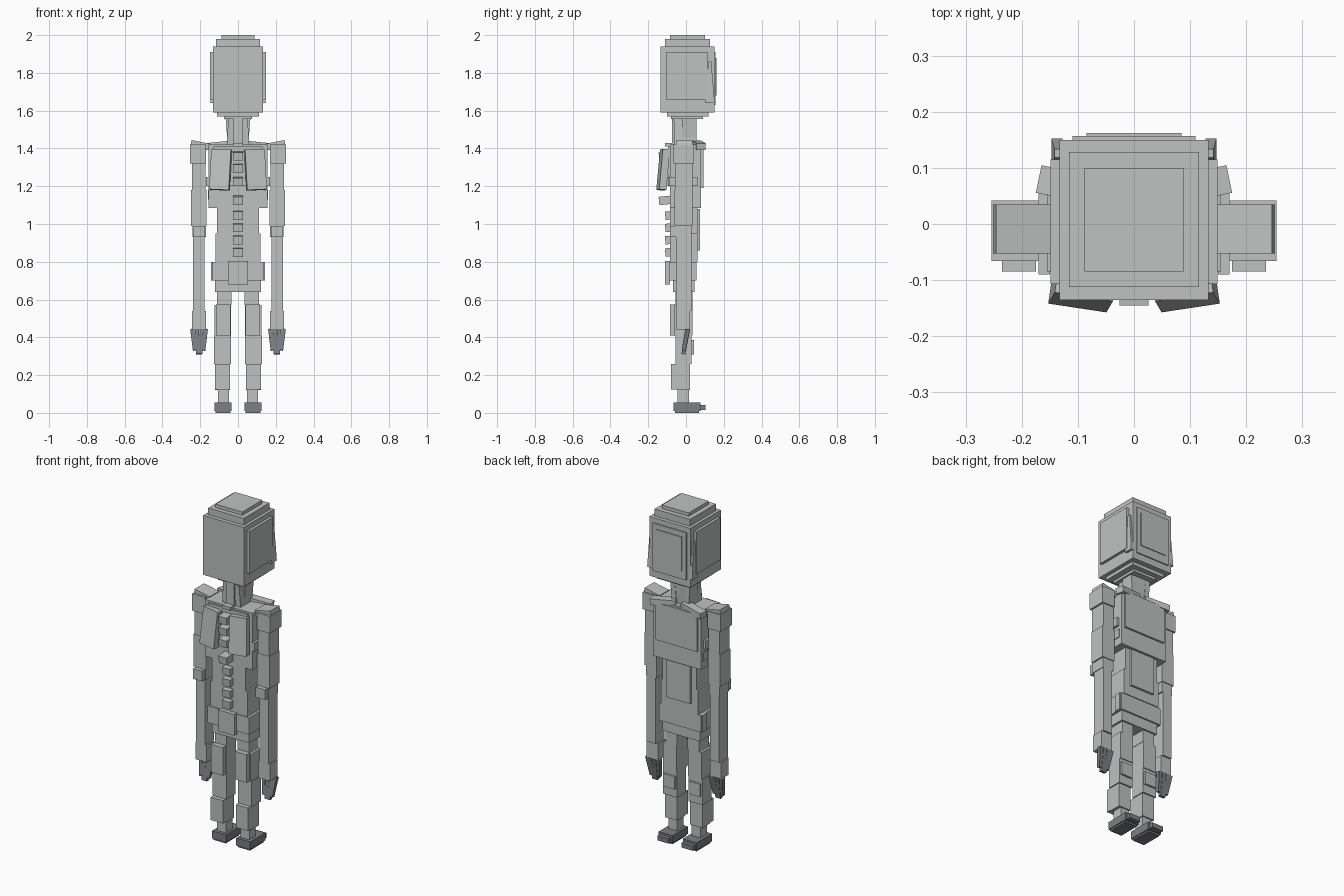
import bpy
import bmesh
from mathutils import Matrix, Vector, Euler

cube = bpy.data.objects.get("Cube")
if cube:
    bpy.data.objects.remove(cube, do_unlink=True)


def material(name, colour):
    mat = bpy.data.materials.new(name)
    mat.use_nodes = True
    mat.diffuse_color = (*colour, 1)
    mat.node_tree.nodes["Principled BSDF"].inputs["Base Color"].default_value = (*colour, 1)
    return mat


light_grey = material("light grey", (.52, .54, .53))
dark_grey = material("dark grey", (.2, .21, .24))


def block(name, x, y, z, mat=light_grey, turn=(0, 0, 0), taper=(1, 1), mirror=False):
    """Box from (low, high) ranges, with its top scaled by taper, turned about its centre."""
    if mirror:
        block("right_" + name, (-x[1], -x[0]), y, z, mat,
              (turn[0], -turn[1], -turn[2]), taper)
        name = "left_" + name
    centre = Vector(sum(r) / 2 for r in (x, y, z))
    size = Vector(r[1] - r[0] for r in (x, y, z))
    bm = bmesh.new()
    bmesh.ops.create_cube(bm, size=1)
    for vert in bm.verts:
        if vert.co.z > 0:
            vert.co.x *= taper[0]
            vert.co.y *= taper[1]
        vert.co = vert.co * size
    bm.transform(Matrix.Translation(centre) @ Euler(turn).to_matrix().to_4x4())
    mesh = bpy.data.meshes.new(name)
    bm.to_mesh(mesh)
    bm.free()
    mesh.materials.append(mat)
    bpy.context.collection.objects.link(bpy.data.objects.new(name, mesh))


def middle(name, half_width, y, z, **options):
    """Block centred across the body."""
    block(name, (-half_width, half_width), y, z, **options)


def pair(name, x, y, z, **options):
    """Block on the left side and its mirror image on the right."""
    block(name, x, y, z, mirror=True, **options)


# Head with stepped crown, jaw and face plates
middle("head", .133, (-.135, .15), (1.59, 1.94))
middle("crown_step", .116, (-.112, .128), (1.94, 1.98))
middle("crown_top", .088, (-.085, .1), (1.98, 2))
middle("jaw_step", .11, (-.1, .12), (1.57, 1.59))
middle("jaw_base", .075, (-.08, .09), (1.555, 1.57))
middle("face_plate", .11, (.15, .157), (1.63, 1.91))
middle("inner_face_plate", .085, (.157, .162), (1.68, 1.88))
pair("head_side_plate", (.133, .149), (-.107, .115), (1.66, 1.91))
pair("cheek_wedge", (.127, .147), (.1, .152), (1.64, 1.86), taper=(.5, .3))

# Neck
middle("neck", .06, (-.06, .05), (1.42, 1.56), taper=(.85, 1.1))
middle("neck_spine", .025, (-.075, -.05), (1.43, 1.56))
pair("neck_cord", (.03, .06), (-.02, .055), (1.42, 1.56), turn=(0, .08, 0))

# Chest, collar and shoulder blades
middle("chest", .155, (-.085, .08), (1.085, 1.42))
middle("upper_back", .13, (-.095, -.08), (1.2, 1.41))
middle("chest_plate", .135, (.08, .092), (1.19, 1.41))
pair("rib_plate", (.15, .17), (-.09, .06), (1.2, 1.25))
pair("side_rib", (.15, .16), (.02, .065), (1.13, 1.18))
pair("collar_bone", (.02, .17), (.04, .09), (1.4, 1.435), turn=(0, .1, .2))
pair("shoulder_blade", (.04, .145), (-.14, -.102), (1.18, 1.395),
     turn=(-.1, -.04, .15))

# Waist and pelvis
middle("upper_waist", .11, (-.085, .06), (.95, 1.085))
middle("lower_waist", .12, (-.085, .06), (.8, .95))
middle("belly_plate", .078, (.06, .073), (.86, 1.08))
middle("hips", .135, (-.09, .055), (.7, .8))
middle("pelvis", .122, (-.07, .045), (.64, .72))
middle("tailbone_plate", .053, (-.11, -.085), (.68, .805))
pair("hip_plate", (.13, .142), (.01, .05), (.7, .8))

# Spine, upper links stand further back
for i, z in enumerate((.85, .915, .98, 1.045, 1.125, 1.225, 1.295, 1.36)):
    back = -.11 if i < 4 else -.143
    middle("spine_link", .026, (back, -.08), (z - .022, z + .022), turn=(.1, 0, 0))
middle("top_spine_link", .026, (-.11, -.06), (1.41, 1.43))

# Arms: stacked segments from shoulder to wrist
pair("shoulder_cap", (.15, .25), (-.053, .035), (1.4, 1.435), turn=(0, -.2, 0))
arm_segments = {
    "shoulder": (.17, .254, -.066, .042, 1.32, 1.42),
    "upper_arm": (.172, .243, -.058, .035, 1.18, 1.32),
    "lower_upper_arm": (.167, .248, -.06, .035, .99, 1.18),
    "elbow": (.17, .24, -.058, .03, .93, .99),
    "forearm": (.178, .237, -.052, .03, .54, .93),
    "wrist": (.17, .243, -.05, .02, .44, .54),
}
for name, (x0, x1, y0, y1, z0, z1) in arm_segments.items():
    pair(name, (x0, x1), (y0, y1), (z0, z1))
pair("elbow_guard", (.175, .235), (-.085, -.05), (.93, .99))

# Fingers fan inward toward the tips
for i in range(4):
    side = i - 1.5
    x = .206 + side * .02
    low = .33 if i in (0, 3) else .31
    pair("finger", (x - .009, x + .009), (-.012, .008), (low, .445),
         mat=dark_grey, turn=(-.18, side * .07, 0), taper=(1.2, 1.2))

# Legs: stacked segments with guards
leg_segments = {
    "upper_thigh": (.035, .11, -.055, .035, .57, .66),
    "thigh": (.037, .125, -.06, .035, .41, .57),
    "knee": (.037, .128, -.055, .03, .26, .41),
    "shin": (.042, .122, -.05, .022, .12, .26),
    "ankle": (.048, .105, -.045, .015, .05, .12),
}
for name, (x0, x1, y0, y1, z0, z1) in leg_segments.items():
    pair(name, (x0, x1), (y0, y1), (z0, z1))
pair("thigh_guard", (.04, .116), (-.085, -.055), (.41, .575))
pair("knee_cap", (.045, .12), (.025, .042), (.31, .385))
pair("calf_guard", (.042, .122), (-.08, -.045), (.125, .26))

# Feet
pair("foot", (.034, .124), (-.065, .078), (.01, .055), mat=dark_grey)
pair("sole", (.04, .118), (-.058, .07), (0, .012), mat=dark_grey)
pair("toe", (.042, .116), (.075, .102), (.015, .043), mat=dark_grey)
